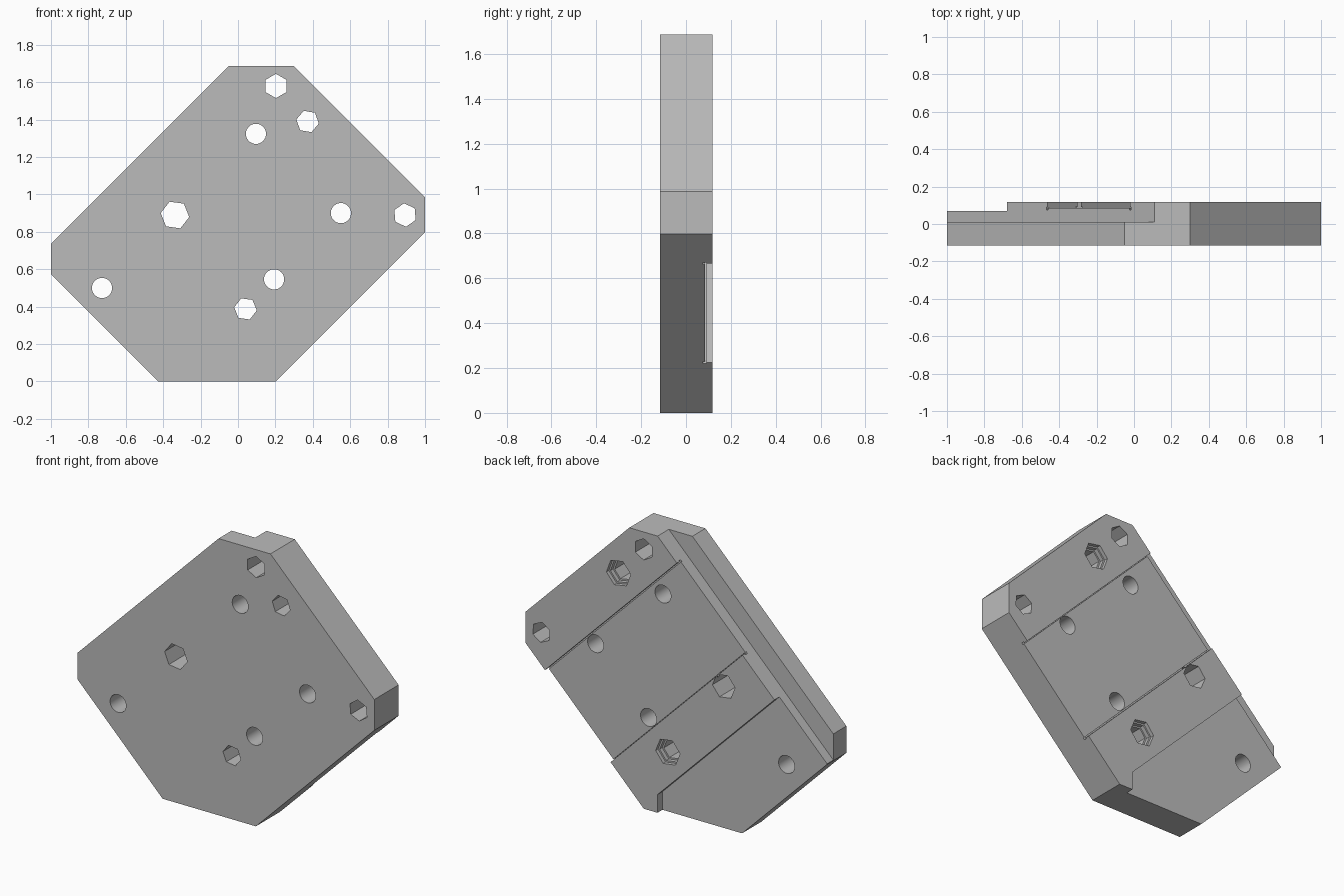
import bpy, bmesh
from math import cos, sin, radians

cube = bpy.data.objects.get("Cube")
if cube:
    bpy.data.objects.remove(cube, do_unlink=True)

FRONT, BACK, OUT = -0.116, 0.118, 0.3

steel = bpy.data.materials.new("plain_grey")
steel.use_nodes = True
steel.diffuse_color = (0.5, 0.5, 0.5, 1)
steel.node_tree.nodes["Principled BSDF"].inputs["Base Color"].default_value = (0.5, 0.5, 0.5, 1)


def prism(name, outline, y0, y1):
    """Extrude an (x, z) outline along y."""
    bm = bmesh.new()
    face = bm.faces.new([bm.verts.new((x, y0, z)) for x, z in outline])
    grown = bmesh.ops.extrude_face_region(bm, geom=[face])
    verts = [g for g in grown["geom"] if isinstance(g, bmesh.types.BMVert)]
    bmesh.ops.translate(bm, vec=(0, y1 - y0, 0), verts=verts)
    bmesh.ops.recalc_face_normals(bm, faces=bm.faces)
    mesh = bpy.data.meshes.new(name)
    bm.to_mesh(mesh)
    bm.free()
    mesh.materials.append(steel)
    obj = bpy.data.objects.new(name, mesh)
    bpy.context.collection.objects.link(obj)
    return obj


def diagonal(u0, u1, v0, v1):
    """Rectangle turned 45 degrees: u runs up-right, v runs up-left."""
    return [((u - v) / 2, (u + v) / 2) for u, v in ((u0, v0), (u1, v0), (u1, v1), (u0, v1))]


def polygon(x, z, r, sides, turn=0):
    angles = [radians(turn + 360 * i / sides) for i in range(sides)]
    return [(x + r * cos(a), z + r * sin(a)) for a in angles]


# Plate with clipped corners
plate = prism("mounting_plate", [(-0.05, 1.686), (0.3, 1.686), (1, 0.986), (1, 0.798), (0.202, 0),
                                 (-0.427, 0), (-1, 0.573), (-1, 0.736)], FRONT, BACK)
bpy.context.view_layer.objects.active = plate
plate.select_set(True)


def cut(outline, y0=-OUT, y1=OUT):
    cutter = prism("cutter", outline, y0, y1)
    cutter.hide_render = True
    mod = plate.modifiers.new("cut", "BOOLEAN")
    mod.operation, mod.solver, mod.object = "DIFFERENCE", "EXACT", cutter
    bpy.ops.object.modifier_apply(modifier=mod.name)
    bpy.data.objects.remove(cutter, do_unlink=True)


# Rabbet along the upper edge, low corner step and wide cross channel
cut(diagonal(-1, 3, 1.577, 2.5), 0.01)
cut([(0.11, -0.2), (0.11, 0.11), (-0.89, 1.11), (-1.3, 1.11), (-1.3, -0.2)], 0.07)
cut(diagonal(0.65, 1.535, -1, 2.5), 0.085)

# Narrow relief grooves at the channel walls
for u in (0.65, 1.535):
    cut(diagonal(u - 0.008, u + 0.008, -1, 2.5), 0.076, 0.092)

# Round holes
for x, z in ((0.096, 1.324), (0.55, 0.9), (0.193, 0.546), (-0.727, 0.5)):
    cut(polygon(x, z, 0.054, 32))

# Hexagonal holes, two of them with stepped seats at the back
for x, z, r, turn, seat in ((0.203, 1.58, 0.065, 90, False), (0.893, 0.89, 0.063, 95, False),
                            (-0.337, 0.89, 0.077, -8, False), (0.372, 1.39, 0.061, -10, True),
                            (0.04, 0.388, 0.061, -8, True)):
    cut(polygon(x, z, r, 6, turn))
    if seat:
        cut(polygon(x, z, 0.083, 6, turn), 0.095)
        cut(polygon(x, z, 0.072, 6, turn), 0.07)

bpy.ops.object.shade_smooth_by_angle(angle=radians(30))
